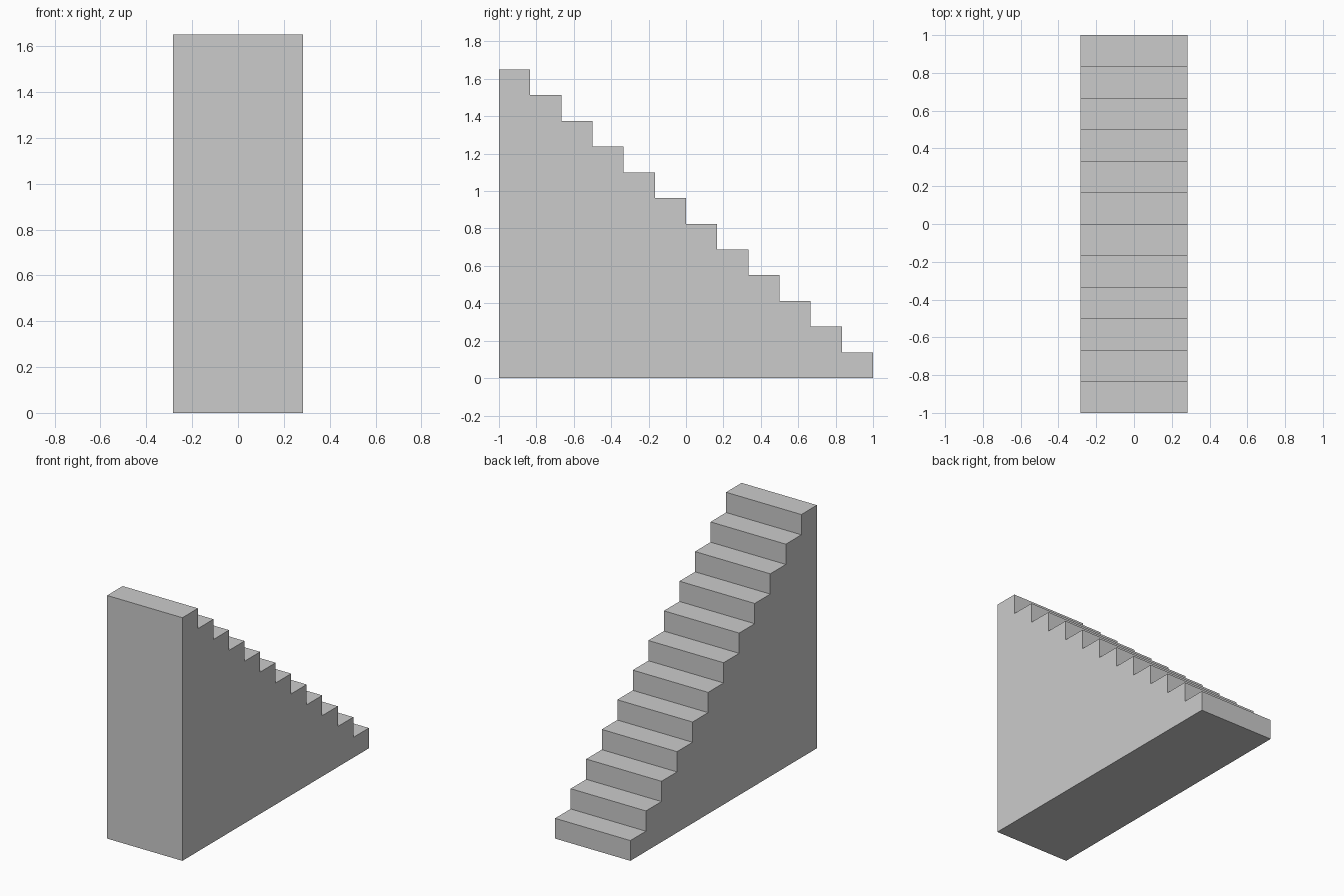
import bpy, bmesh

if "Cube" in bpy.data.objects:
    bpy.data.objects.remove(bpy.data.objects["Cube"])

STEPS = 12
HALF_WIDTH = 0.2825
HEIGHT = 1.65
TREAD = 2.0 / STEPS
RISE = HEIGHT / STEPS

# Stepped side profile (y, z): flat base, then climbing from back to front
profile = [(-1.0, 0.0), (1.0, 0.0)]
for i in range(STEPS):
    z = (i + 1) * RISE
    profile += [(1.0 - i * TREAD, z), (1.0 - (i + 1) * TREAD, z)]

# Solid staircase: extrude the profile across the width
bm = bmesh.new()
side = bm.faces.new([bm.verts.new((-HALF_WIDTH, y, z)) for y, z in profile])
result = bmesh.ops.extrude_face_region(bm, geom=[side], use_keep_orig=True)
moved = [e for e in result["geom"] if isinstance(e, bmesh.types.BMVert)]
bmesh.ops.translate(bm, verts=moved, vec=(2 * HALF_WIDTH, 0, 0))
bmesh.ops.recalc_face_normals(bm, faces=bm.faces)

mesh = bpy.data.meshes.new("staircase")
bm.to_mesh(mesh)
bm.free()
staircase = bpy.data.objects.new("staircase", mesh)
bpy.context.collection.objects.link(staircase)
